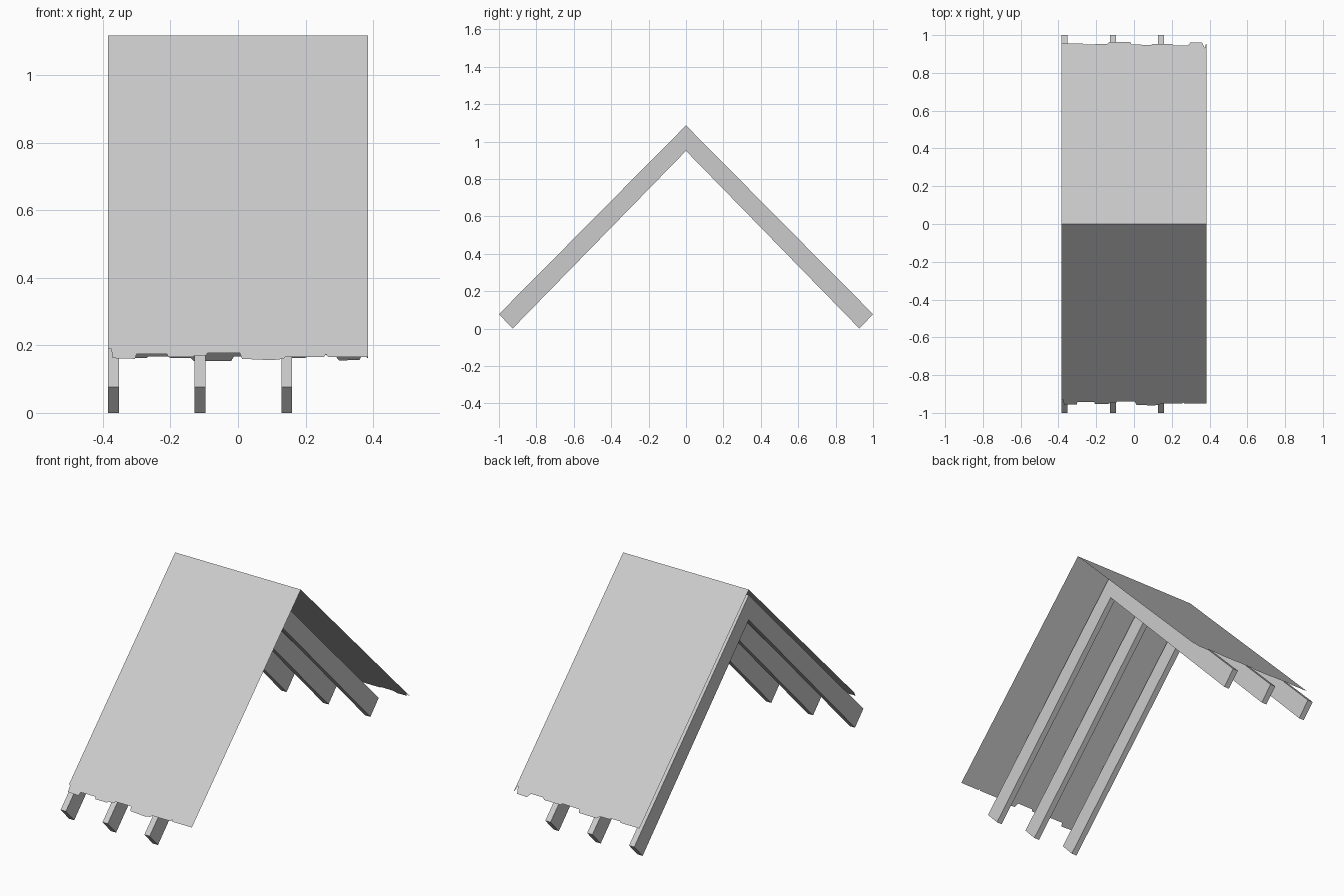
import bpy, bmesh

if "Cube" in bpy.data.objects:
    bpy.data.objects.remove(bpy.data.objects["Cube"])

WIDTH = 0.768            # roof width along x
BEAM = 0.032             # rafter thickness along x
SPACING = WIDTH / 3
RIDGE = 1.117            # ridge height of the covering


def finish(bm, name):
    mesh = bpy.data.meshes.new(name)
    bm.to_mesh(mesh)
    bm.free()
    obj = bpy.data.objects.new(name, mesh)
    bpy.context.collection.objects.link(obj)
    return obj


def rafter_pair(name, x):
    # mitred chevron profile in the y-z plane, extruded along x
    half = [(0.927, 0.0), (1.0, 0.077)]
    profile = ([(0, 0.95)] + half + [(0, 1.086)]
               + [(-y, z) for y, z in reversed(half)])
    bm = bmesh.new()
    face = bm.faces.new([bm.verts.new((x, y, z)) for y, z in profile])
    ext = bmesh.ops.extrude_face_region(bm, geom=[face])
    verts = [e for e in ext["geom"] if isinstance(e, bmesh.types.BMVert)]
    bmesh.ops.translate(bm, verts=verts, vec=(BEAM, 0, 0))
    bmesh.ops.recalc_face_normals(bm, faces=bm.faces)
    return finish(bm, name)


def slope(name, side, eave):
    # thin sheet from the ridge to a ragged eave; eave = (x, distance from ridge)
    h = WIDTH / 2
    bm = bmesh.new()
    pts = [(h, 0), (-h, 0)] + eave
    verts = [bm.verts.new((x, side * d, RIDGE - d)) for x, d in pts]
    face = bm.faces.new(verts)
    face.normal_update()
    if face.normal.z < 0:
        face.normal_flip()
    return finish(bm, name)


# three rafter pairs, starting flush with the left edge
for i in range(3):
    rafter_pair(f"rafter_pair_{i + 1}", -WIDTH / 2 + i * SPACING)

# front covering with worn eave
slope("front_roof_sheet", -1, [
    (-0.384, 0.928), (-0.375, 0.928), (-0.371, 0.955), (-0.305, 0.957),
    (-0.3, 0.943), (-0.21, 0.943), (-0.207, 0.952), (-0.135, 0.952),
    (-0.128, 0.947), (-0.095, 0.947), (-0.09, 0.94), (0.005, 0.94),
    (0.012, 0.957), (0.1, 0.961), (0.135, 0.957), (0.14, 0.951),
    (0.255, 0.951), (0.26, 0.943), (0.266, 0.951), (0.384, 0.951)])

# back covering with worn eave
slope("back_roof_sheet", 1, [
    (-0.384, 0.955), (-0.27, 0.955), (-0.265, 0.95), (-0.21, 0.95),
    (-0.2, 0.954), (-0.14, 0.954), (-0.13, 0.964), (-0.02, 0.963),
    (-0.012, 0.95), (0.09, 0.948), (0.1, 0.954), (0.2, 0.954),
    (0.21, 0.946), (0.285, 0.946), (0.3, 0.962), (0.36, 0.96),
    (0.375, 0.93), (0.38, 0.952), (0.384, 0.955)])
